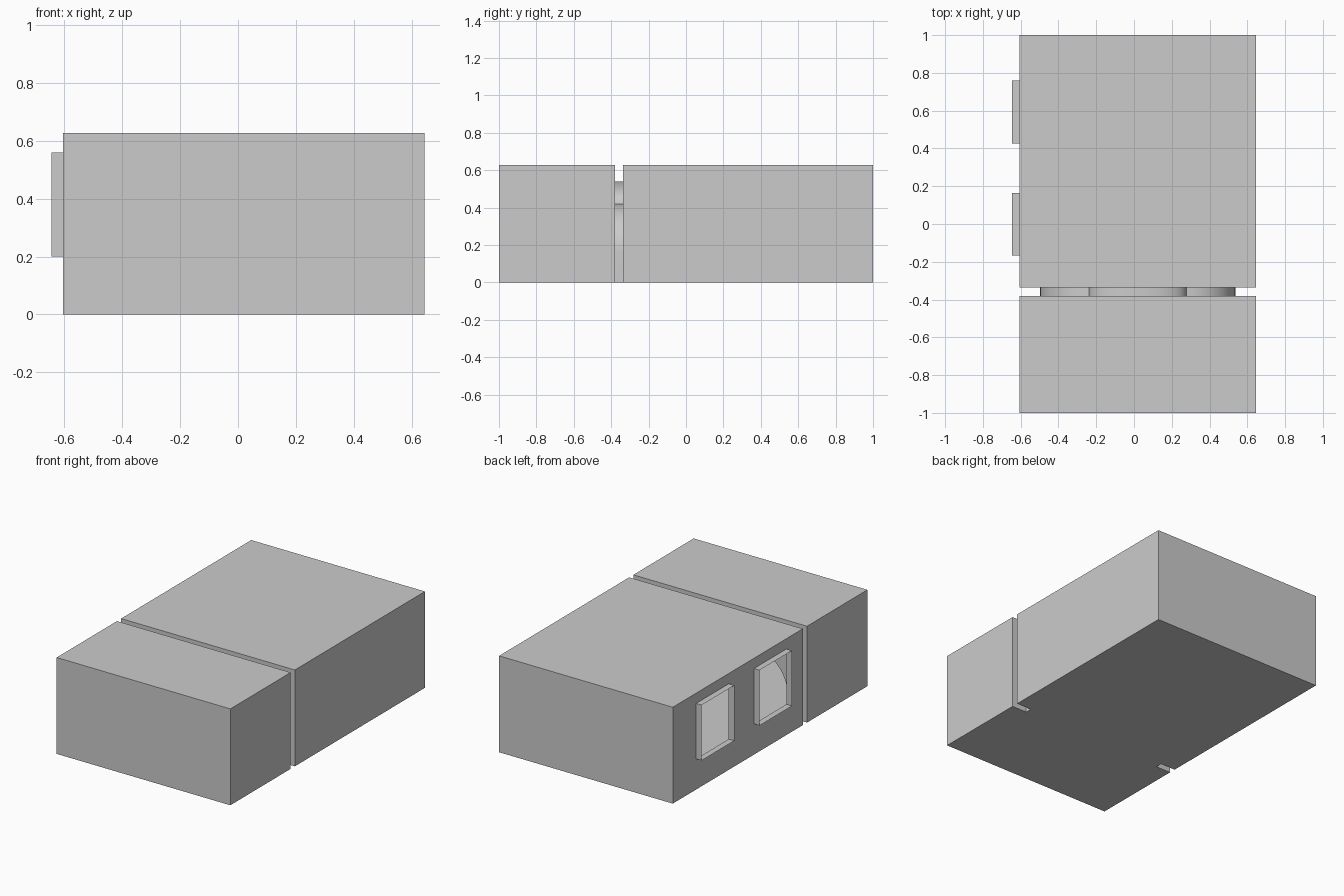
import bpy, bmesh, math
from mathutils import Vector

if "Cube" in bpy.data.objects:
    bpy.data.objects.remove(bpy.data.objects["Cube"])

X0, X1, H = -0.605, 0.645, 0.627
CX = (X0 + X1) / 2
GAP0, GAP1 = -0.38, -0.337
WINDOWS = [(-0.168, 0.165), (0.425, 0.76)]
WZ0, WZ1, X_OUT = 0.2, 0.56, -0.645


def add_face(bm, pts, outward):
    """One-sided sheet whose normal follows `outward`."""
    f = bm.faces.new([bm.verts.new(p) for p in pts])
    f.normal_update()
    if f.normal.dot(Vector(outward)) < 0:
        f.normal_flip()


def finish(bm, name, smooth=False):
    bmesh.ops.remove_doubles(bm, verts=bm.verts, dist=1e-5)
    me = bpy.data.meshes.new(name)
    bm.to_mesh(me)
    bm.free()
    ob = bpy.data.objects.new(name, me)
    bpy.context.collection.objects.link(ob)
    if smooth:
        bpy.context.view_layer.objects.active = ob
        ob.select_set(True)
        bpy.ops.object.shade_smooth_by_angle(angle=math.radians(30))
        ob.select_set(False)


def arch_profile(n=12):
    """Three-lobed arch (x, z): vertical legs, round shoulders, raised crown."""
    half, r, shoulder, top = 0.517, 0.259, 0.42, 0.541
    right = [(half, 0)]
    for i in range(n + 1):
        a = math.pi / 2 * i / n
        right.append((half - r + r * math.cos(a), shoulder - r + r * math.sin(a)))
    for i in range(1, n + 1):
        a = math.pi / 2 * i / n
        right.append(((half - r) * math.cos(a), shoulder + (top - shoulder) * math.sin(a)))
    left = [(-x, z) for x, z in reversed(right[:-1])]
    return [(CX + x, z) for x, z in right + left]


ARCH = arch_profile()


def room(name, y_end, y_arch, windows):
    bm = bmesh.new()
    ya, yb = sorted((y_end, y_arch))
    # floor, roof, right wall and end wall
    for z, d in ((0, -1), (H, 1)):
        add_face(bm, [(X0, ya, z), (X1, ya, z), (X1, yb, z), (X0, yb, z)], (0, 0, d))
    add_face(bm, [(X1, ya, 0), (X1, yb, 0), (X1, yb, H), (X1, ya, H)], (1, 0, 0))
    add_face(bm, [(X0, y_end, 0), (X1, y_end, 0), (X1, y_end, H), (X0, y_end, H)],
             (0, y_end, 0))
    # left wall, leaving the window cells open
    ys = [ya] + [y for w in windows for y in w] + [yb]
    zs = [0, WZ0, WZ1, H] if windows else [0, H]
    for i in range(len(ys) - 1):
        for j in range(len(zs) - 1):
            if i % 2 and j == 1:
                continue
            a, b, c, d = ys[i], ys[i + 1], zs[j], zs[j + 1]
            add_face(bm, [(X0, a, c), (X0, b, c), (X0, b, d), (X0, a, d)], (-1, 0, 0))
    # wall with arched opening, split at the crown
    mid = len(ARCH) // 2
    for side, pts in ((X1, ARCH[:mid + 1]), (X0, ARCH[mid:][::-1])):
        outline = pts + [(CX, H), (side, H), (side, 0)]
        add_face(bm, [(x, y_arch, z) for x, z in outline], (0, -y_end, 0))
    finish(bm, name)


room("front_room", -1, GAP0, [])
room("back_room", 1, GAP1, WINDOWS)

# arched passage joining the rooms, with its floor
bm = bmesh.new()
for (xa, za), (xb, zb) in zip(ARCH, ARCH[1:] + ARCH[:1]):
    add_face(bm, [(xa, GAP0, za), (xb, GAP0, zb), (xb, GAP1, zb), (xa, GAP1, za)],
             (zb - za, 0, xa - xb))
finish(bm, "arched_passage", smooth=True)

# open window surrounds projecting from the left wall
for k, (a, b) in enumerate(WINDOWS):
    bm = bmesh.new()
    ring = [(a, WZ0), (b, WZ0), (b, WZ1), (a, WZ1)]
    for (ya, za), (yb, zb) in zip(ring, ring[1:] + ring[:1]):
        add_face(bm, [(X0, ya, za), (X0, yb, zb), (X_OUT, yb, zb), (X_OUT, ya, za)],
                 (0, zb - za, ya - yb))
    finish(bm, f"window_surround_{k + 1}")
